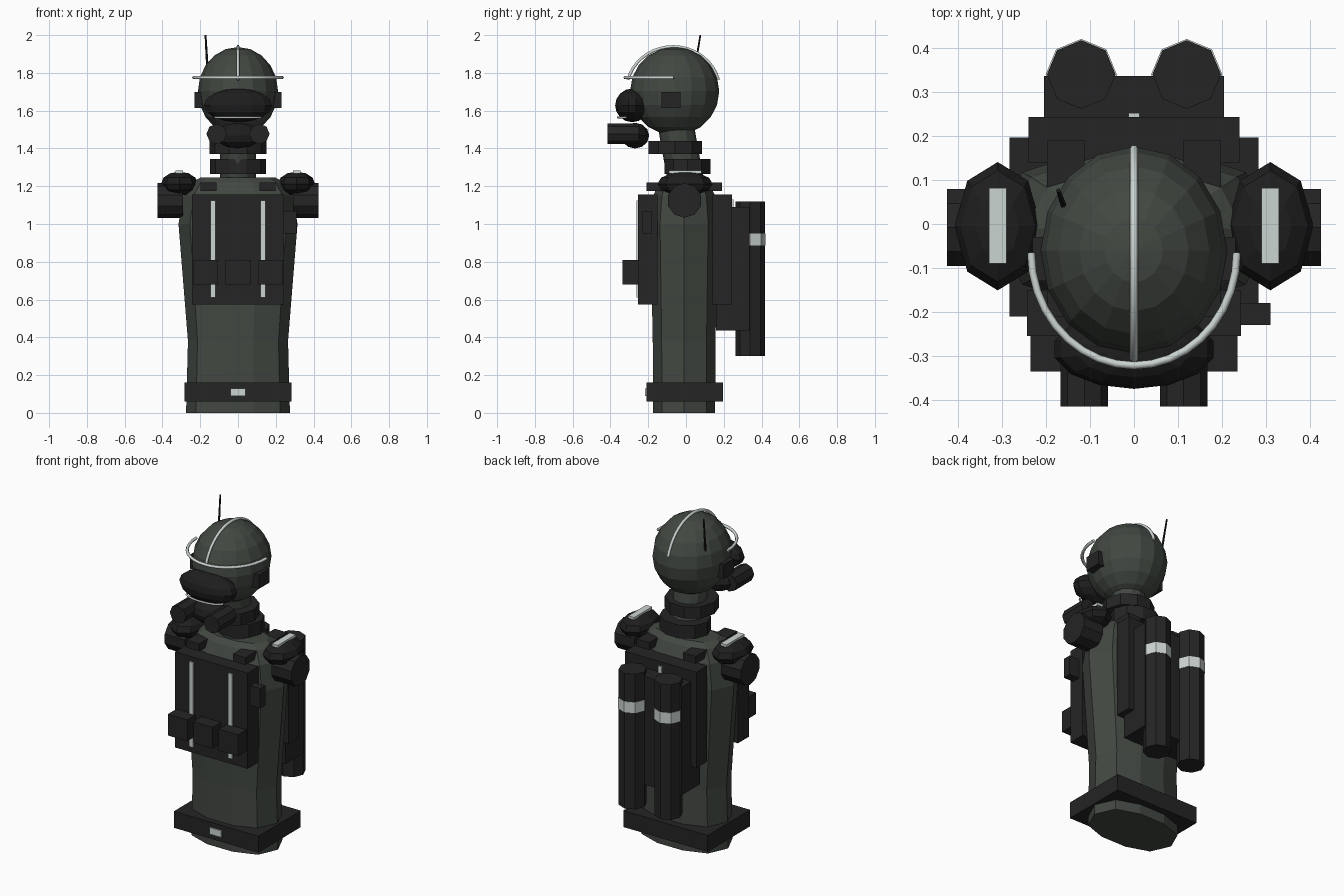
import bpy, bmesh
from math import pi, sin, cos
from mathutils import Vector

cube = bpy.data.objects.get("Cube")
if cube:
    bpy.data.objects.remove(cube, do_unlink=True)


def material(name, colour):
    m = bpy.data.materials.new(name)
    m.use_nodes = True
    m.diffuse_color = (*colour, 1)
    m.node_tree.nodes["Principled BSDF"].inputs["Base Color"].default_value = (*colour, 1)
    return m


GREEN = material("olive grey", (.054, .064, .054))
GEAR = material("dark gear", (.018, .018, .018))
RUBBER = material("black rubber", (.013, .013, .013))
PALE = material("pale trim", (.6, .66, .64))


def finish(name, bm, mat):
    bmesh.ops.recalc_face_normals(bm, faces=bm.faces)
    mesh = bpy.data.meshes.new(name)
    bm.to_mesh(mesh)
    bm.free()
    mesh.materials.append(mat)
    ob = bpy.data.objects.new(name, mesh)
    bpy.context.collection.objects.link(ob)
    return ob


def loft(name, rings, mat):
    """Skin a list of equal-length point rings and cap both ends."""
    bm = bmesh.new()
    loops = [[bm.verts.new(p) for p in ring] for ring in rings]
    n = len(loops[0])
    for a, b in zip(loops, loops[1:]):
        for i in range(n):
            j = (i + 1) % n
            bm.faces.new((a[i], a[j], b[j], b[i]))
    bm.faces.new(loops[0][::-1])
    bm.faces.new(loops[-1])
    return finish(name, bm, mat)


def box(name, x, y, z, mat):
    """Box from its extents along each axis."""
    bm = bmesh.new()
    bmesh.ops.create_cube(bm, size=1)
    for v in bm.verts:
        v.co = [(lo + hi) / 2 + c * (hi - lo) for c, (lo, hi) in zip(v.co, (x, y, z))]
    return finish(name, bm, mat)


def ball(name, centre, radii, segs, rings, mat):
    bm = bmesh.new()
    bmesh.ops.create_uvsphere(bm, u_segments=segs, v_segments=rings, radius=1)
    for v in bm.verts:
        v.co = Vector(centre) + Vector(c * r for c, r in zip(v.co, radii))
    return finish(name, bm, mat)


def rod(name, start, end, r, segs, mat, r_end=None, stretch=1):
    """Cylinder or cone between two points; stretch widens it along x."""
    start, end = Vector(start), Vector(end)
    axis = end - start
    q = Vector((0, 0, 1)).rotation_difference(axis)
    rings = []
    for p, rad in ((start, r), (end, r if r_end is None else r_end)):
        ring = []
        for i in range(segs):
            a = 2 * pi * i / segs
            ring.append(p + q @ Vector((rad * cos(a) * stretch, rad * sin(a), 0)))
        rings.append(ring)
    return loft(name, rings, mat)


def arc(name, point, r, mat, steps=18):
    """Tube along point(t), where t runs from 0 to 1."""
    curve = bpy.data.curves.new(name, "CURVE")
    curve.dimensions = "3D"
    curve.bevel_depth = r
    curve.bevel_resolution = 1
    curve.use_fill_caps = True
    s = curve.splines.new("POLY")
    s.points.add(steps)
    for i, p in enumerate(s.points):
        p.co = (*point(i / steps), 1)
    curve.materials.append(mat)
    ob = bpy.data.objects.new(name, curve)
    bpy.context.collection.objects.link(ob)


# Torso: ten-sided rounded section lofted upwards
def section(z, rx, ry):
    ring = []
    for i in range(10):
        a = 2 * pi * i / 10
        s = sin(a)
        ring.append((rx * cos(a), -.01 + ry * (abs(s) ** .7) * (1 if s > 0 else -1), z))
    return ring


profile = [(0, .275, .17), (.38, .265, .172), (1.0, .315, .185),
           (1.15, .29, .17), (1.22, .245, .135), (1.245, .2, .1)]
loft("torso", [section(*p) for p in profile], GREEN)

# Belt and buckle
box("belt", (-.283, .283), (-.21, .197), (.06, .16), GEAR)
box("belt_buckle", (-.04, .04), (-.218, -.209), (.09, .13), PALE)

# Chest rig
box("chest_plate", (-.243, .243), (-.255, -.15), (.575, 1.155), GEAR)
box("chest_radio", (.24, .31), (-.23, -.18), (.95, 1.07), GEAR)
for i in (-1, 0, 1):
    box("pouch", (i * .17 - .065, i * .17 + .065), (-.335, -.25), (.68, .81), GEAR)

# Back plate, pack and its stripe
box("back_plate", (-.24, .24), (.14, .243), (.575, 1.155), GEAR)
box("back_pack", (-.205, .205), (.16, .337), (.435, 1.09), GEAR)
box("back_stripe", (-.012, .012), (.243, .252), (.7, 1.13), PALE)

# Paired parts on both sides
for side, s in (("left", 1), ("right", -1)):
    def span(a, b):
        return tuple(sorted((s * a, s * b)))

    box(side + "_chest_stripe", span(.118, .145), (-.263, -.254), (.61, 1.125), PALE)
    box(side + "_strap", span(.113, .198), (-.21, .19), (1.175, 1.22), GEAR)
    rod(side + "_tank", (s * .12, .34, .3), (s * .12, .34, 1.12), .078, 8, GEAR)
    rod(side + "_tank_band", (s * .12, .34, .885), (s * .12, .34, .95), .081, 8, PALE)
    ball(side + "_shoulder_pad", (s * .31, -.005, 1.213), (.098, .146, .064), 8, 6, RUBBER)
    box(side + "_shoulder_stripe", span(.29, .33), (-.09, .082), (1.268, 1.284), PALE)
    rod(side + "_arm_stub", (s * .29, -.008, 1.125), (s * .425, -.008, 1.125), .092, 10, GEAR)
    box(side + "_ear_piece", span(.17, .231), (-.13, -.03), (1.615, 1.7), GEAR)
    rod(side + "_filter", (s * .113, -.25, 1.477), (s * .113, -.415, 1.477), .054, 8, GEAR)

# Neck and collar rings
rod("neck", (0, 0, 1.22), (0, -.05, 1.5), .095, 12, GREEN)
rod("lower_collar", (0, .008, 1.265), (0, .008, 1.345), .128, 10, GEAR, stretch=1.16)
rod("upper_collar", (0, -.057, 1.37), (0, -.057, 1.44), .15, 10, GEAR)

# Helmet, visor and breathing mask
ball("helmet", (0, -.06, 1.703), (.212, .236, .234), 16, 10, GREEN)
ball("visor", (0, -.285, 1.628), (.185, .09, .089), 14, 8, RUBBER)
ball("mask_body", (0, -.27, 1.468), (.13, .075, .068), 10, 6, RUBBER)

# Pale trim curves on the helmet and visor
arc("helmet_crest", lambda t: (0, -.068 - .248 * cos(.26 + t * (pi - .52)),
                               1.703 + .236 * sin(.26 + t * (pi - .52))), .009, PALE)
arc("brow_rim", lambda t: (.234 * cos(pi * t), -.065 - .257 * sin(pi * t), 1.775), .009, PALE)
arc("visor_trim", lambda t: (.12 * cos(pi * t), -.315 - .045 * sin(pi * t), 1.565), .006, PALE, 10)

# Antenna
rod("antenna", (-.155, .028, 1.71), (-.172, .076, 2.0), .008, 6, RUBBER, r_end=.005)
